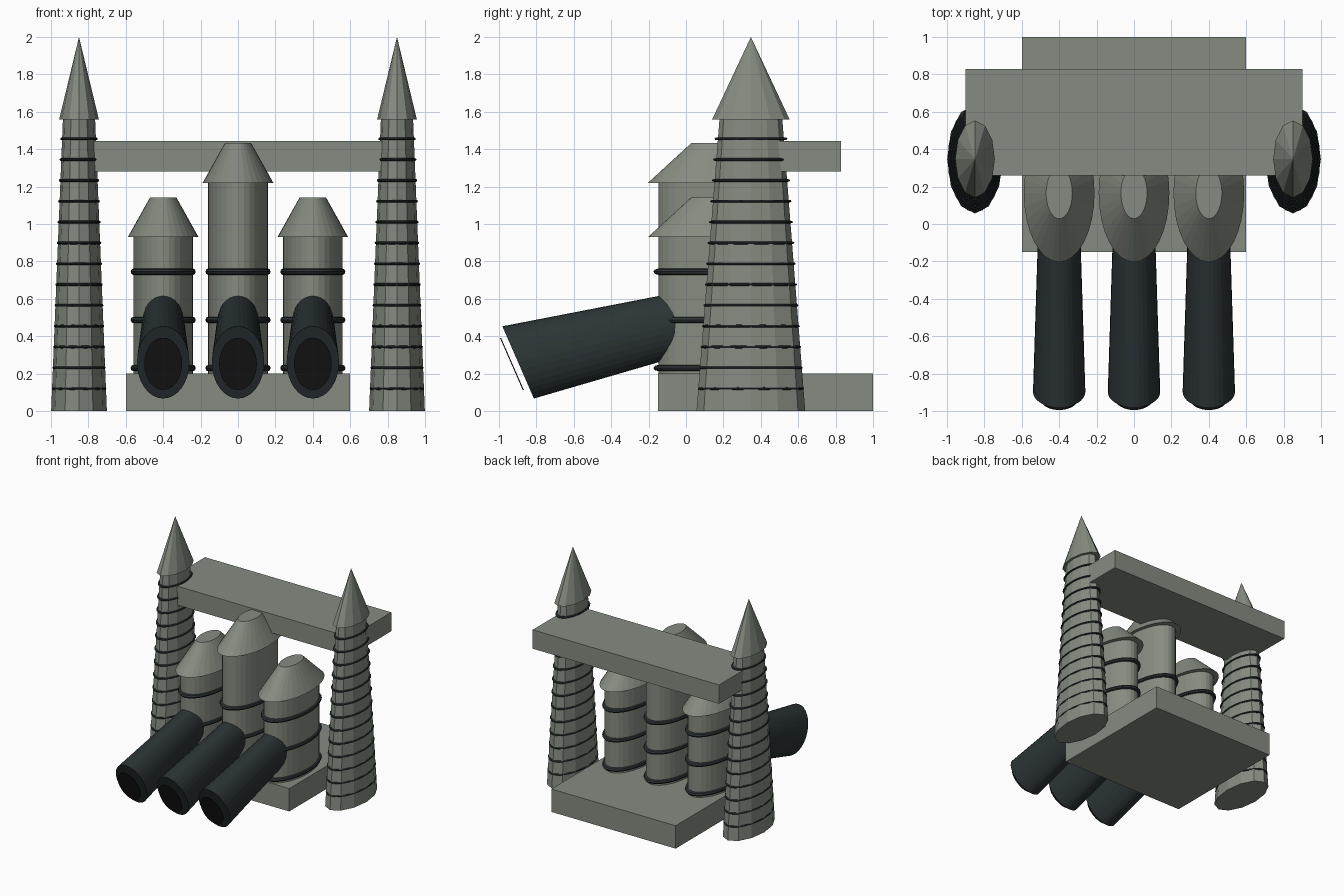
import bpy, bmesh, math
from mathutils import Matrix, Vector

if "Cube" in bpy.data.objects:
    bpy.data.objects.remove(bpy.data.objects["Cube"])

YS, ZS = 1.95, 1.45          # the whole model is stretched in depth and height


def material(name, rgb):
    m = bpy.data.materials.new(name)
    m.diffuse_color = (*rgb, 1)
    m.use_nodes = True
    m.node_tree.nodes["Principled BSDF"].inputs["Base Color"].default_value = m.diffuse_color
    return m


STONE = material("grey_green_stone", (0.235, 0.262, 0.218))
DARK = material("dark_green_metal", (0.024, 0.034, 0.035))
BLACK = material("black_bore", (0.011, 0.010, 0.010))


def finish(name, bm, mat):
    me = bpy.data.meshes.new(name)
    bm.to_mesh(me)
    bm.free()
    me.materials.append(mat)
    ob = bpy.data.objects.new(name, me)
    bpy.context.collection.objects.link(ob)
    return ob


def box(name, lo, hi, mat):
    lo, hi = Vector(lo), Vector(hi)
    bm = bmesh.new()
    bmesh.ops.create_cube(bm, size=1, matrix=Matrix.Translation((lo + hi) / 2)
                          @ Matrix.Diagonal((*(hi - lo), 1)))
    return finish(name, bm, mat)


def frustum(name, x, y, z0, z1, r0, r1, sides, mat):
    """Upright tapered tube with an oval plan."""
    bm = bmesh.new()
    mw = Matrix.Translation((x, y, (z0 + z1) / 2)) @ Matrix.Diagonal((1, YS, 1, 1))
    bmesh.ops.create_cone(bm, cap_ends=True, segments=sides, radius1=r0,
                          radius2=r1, depth=z1 - z0, matrix=mw)
    bmesh.ops.remove_doubles(bm, verts=bm.verts, dist=1e-5)
    return finish(name, bm, mat)


def ring(name, x, y, z, major, minor, segs, zscale=1.0):
    bpy.ops.mesh.primitive_torus_add(location=(x, y, z), major_radius=major,
                                     minor_radius=minor, major_segments=segs,
                                     minor_segments=8)
    ob = bpy.context.object
    ob.name = name
    ob.scale = (1, YS, zscale)
    ob.data.materials.append(DARK)


def tilted(name, x, a, b, ra, rb, mat):
    """Tapered tube along the barrel axis, from distance a to b."""
    bm = bmesh.new()
    mw = (Matrix.Diagonal((1, YS, ZS, 1))
          @ Matrix.Translation((x, -0.8975 / YS, 0.26 / ZS))
          @ Matrix.Rotation(math.radians(-72), 4, 'X')
          @ Matrix.Translation((0, 0, (a + b) / 2)))
    bmesh.ops.create_cone(bm, cap_ends=True, segments=32, radius1=ra,
                          radius2=rb, depth=b - a, matrix=mw)
    return finish(name, bm, mat)


# base slab and upper beam
box("base_slab", (-0.6, -0.15, 0), (0.6, 1.0, 0.2), STONE)
box("upper_beam", (-0.9, 0.26, 1.28), (0.9, 0.83, 1.445), STONE)

# side towers with spires and thin bands
for side, x in (("left", -0.85), ("right", 0.85)):
    frustum(side + "_tower", x, 0.347, 0, 1.565, 0.149, 0.086, 12, STONE)
    frustum(side + "_spire", x, 0.347, 1.56, 2.0, 0.106, 0, 12, STONE)
    for i in range(13):
        z = 0.12 + i * 0.1113
        ring(f"{side}_tower_band_{i}", x, 0.347, z,
             0.1385 - 0.046 * i / 12, 0.0075, 24)

# three pillars with roofs, rings and barrels
for name, x, top in (("left", -0.4, 0.93), ("middle", 0, 1.22), ("right", 0.4, 0.93)):
    frustum(name + "_pillar", x, 0.165, 0.19, top + 0.005, 0.16, 0.16, 32, STONE)
    frustum(name + "_roof", x, 0.165, top, top + 0.213, 0.189, 0.07, 32, STONE)
    for i, z in enumerate((0.23, 0.487, 0.745)):
        ring(f"{name}_pillar_ring_{i}", x, 0.165, z, 0.16, 0.014, 40, 1.2)
    tilted(name + "_barrel", x, 0, 0.54, 0.14, 0.108, DARK)
    tilted(name + "_muzzle_disc", x, -0.0195, -0.0165, 0.101, 0.101, BLACK)
